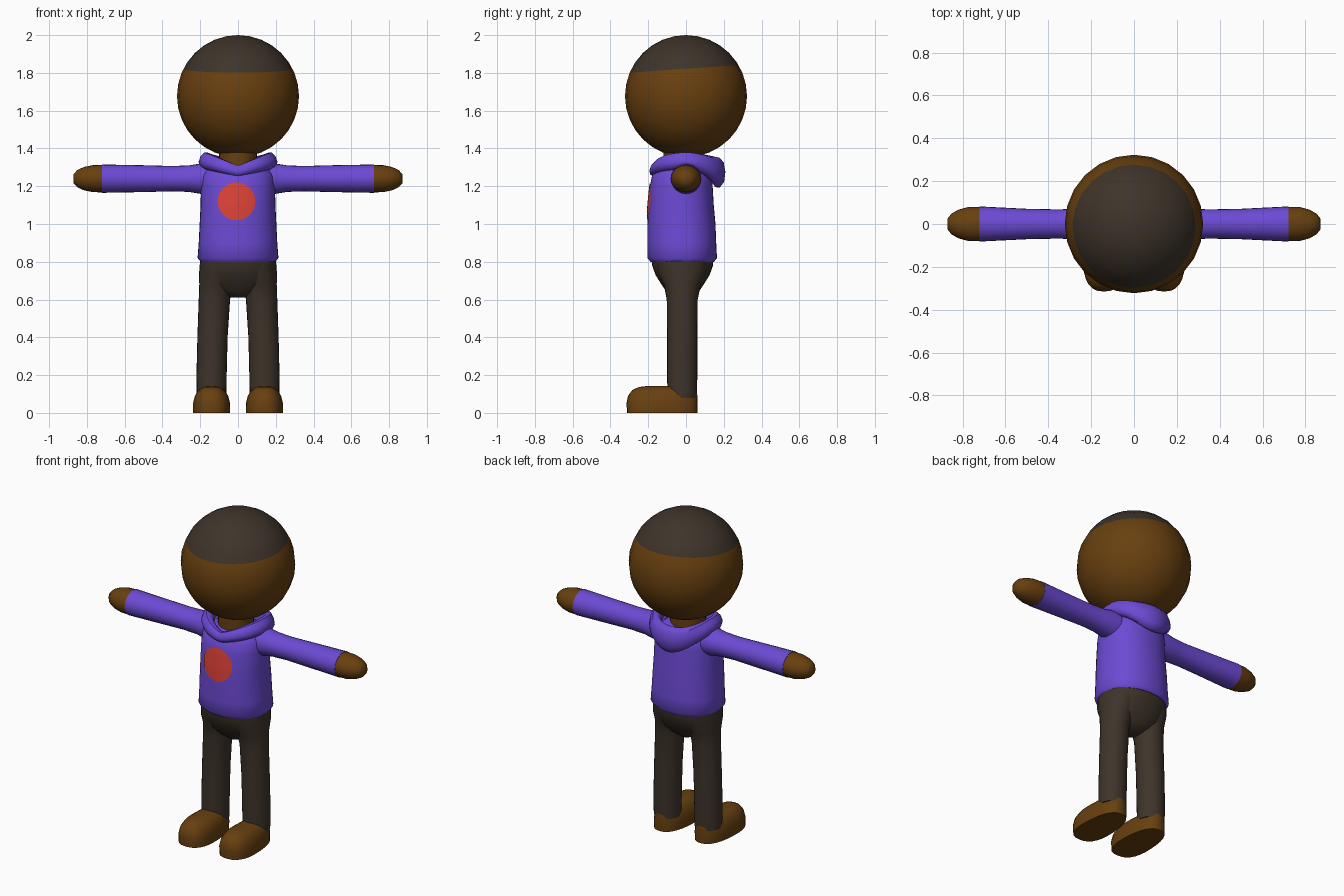
import bpy, bmesh, math
from mathutils import Vector

if "Cube" in bpy.data.objects:
    bpy.data.objects.remove(bpy.data.objects["Cube"])


def material(name, rgb):
    m = bpy.data.materials.new(name)
    m.diffuse_color = (*rgb, 1)
    m.use_nodes = True
    m.node_tree.nodes["Principled BSDF"].inputs["Base Color"].default_value = m.diffuse_color
    return m


SKIN = material("brown skin", (0.138, 0.051, 0.005))
PURPLE = material("purple cloth", (0.15, 0.069, 0.66))
RED = material("red badge", (0.73, 0.055, 0.037))
DARK = material("dark cloth", (0.048, 0.034, 0.023))


def finish(name, bm, mats, angle=50):
    bmesh.ops.recalc_face_normals(bm, faces=bm.faces[:])
    me = bpy.data.meshes.new(name)
    bm.to_mesh(me)
    bm.free()
    for m in mats:
        me.materials.append(m)
    ob = bpy.data.objects.new(name, me)
    bpy.context.collection.objects.link(ob)
    bpy.ops.object.select_all(action='DESELECT')
    ob.select_set(True)
    bpy.context.view_layer.objects.active = ob
    bpy.ops.object.shade_smooth_by_angle(angle=math.radians(angle))
    return ob


def loft(name, rings, mat, closed=False, angle=50):
    """Skin a list of rings; closed joins last ring to first."""
    bm = bmesh.new()
    vs = [[bm.verts.new(p) for p in r] for r in rings]
    n = len(vs[0])
    pairs = list(zip(vs, vs[1:])) + ([(vs[-1], vs[0])] if closed else [])
    for a, b in pairs:
        for i in range(n):
            j = (i + 1) % n
            bm.faces.new((a[i], a[j], b[j], b[i]))
    if not closed:
        bm.faces.new(vs[0])
        bm.faces.new(vs[-1])
    return finish(name, bm, [mat], angle)


def oval(n, hx, hy, p=2.0):
    """Superellipse outline in 2D."""
    out = []
    for i in range(n):
        t = 2 * math.pi * i / n
        c, s = math.cos(t), math.sin(t)
        out.append((hx * math.copysign(abs(c) ** (2 / p), c),
                    hy * math.copysign(abs(s) ** (2 / p), s)))
    return out


def upright(keys, n=32, p=2.0):
    """Rings from (z, cx, cy, hx, hy)."""
    return [[(cx + x, cy + y, z) for x, y in oval(n, hx, hy, p)] for z, cx, cy, hx, hy in keys]


# head with hair cap cut by a slightly tilted plane
bm = bmesh.new()
bmesh.ops.create_uvsphere(bm, u_segments=24, v_segments=16, radius=0.323)
bmesh.ops.translate(bm, verts=bm.verts[:], vec=(0, 0, 1.677))
co, no = Vector((0, 0, 1.822)), Vector((0, -0.07, 1)).normalized()
bmesh.ops.bisect_plane(bm, geom=bm.verts[:] + bm.edges[:] + bm.faces[:], plane_co=co, plane_no=no)
for f in bm.faces:
    f.material_index = int((f.calc_center_median() - co).dot(no) > 0)
finish("head", bm, [SKIN, DARK])

# neck
loft("neck", upright([(1.2, 0, -0.02, 0.1, 0.1), (1.42, 0, -0.02, 0.1, 0.1)]), SKIN)

# hoodie body
P = 2.2
TORSO = [(0.80, 0, -0.02, 0.198, 0.168), (0.82, 0, -0.02, 0.214, 0.184),
         (0.90, 0, -0.022, 0.208, 0.182), (1.00, 0, -0.024, 0.203, 0.18),
         (1.10, 0, -0.027, 0.198, 0.174), (1.20, 0, -0.025, 0.196, 0.166),
         (1.26, 0, -0.022, 0.19, 0.157), (1.30, 0, -0.02, 0.16, 0.125),
         (1.315, 0, -0.02, 0.10, 0.08)]
loft("hoodie_body", upright(TORSO, 40, P), PURPLE)


def front_y(x, z):
    for a, b in zip(TORSO, TORSO[1:]):
        if a[0] <= z <= b[0]:
            k = (z - a[0]) / (b[0] - a[0])
            cy, hx, hy = (a[i] + (b[i] - a[i]) * k for i in (2, 3, 4))
            return cy - hy * (1 - abs(x / hx) ** P) ** (1 / P)


# round chest badge: thin disc following the chest
bm = bmesh.new()
N = 32


def badge_vert(r, t):
    x, z = -0.008 + r * math.cos(t), 1.12 + r * math.sin(t)
    return bm.verts.new((x, front_y(x, z) - 0.004, z))


mid = badge_vert(0, 0)
prev = None
for r in (0.025, 0.05, 0.075, 0.1):
    ring = [badge_vert(r, 2 * math.pi * i / N) for i in range(N)]
    for i in range(N):
        j = (i + 1) % N
        if prev:
            bm.faces.new((prev[i], prev[j], ring[j], ring[i]))
        else:
            bm.faces.new((mid, ring[i], ring[j]))
    prev = ring
badge = finish("chest_badge", bm, [RED])
if sum(p.normal.y for p in badge.data.polygons) > 0:
    badge.data.flip_normals()

# hood: collar profile (radius, height) blended from front to side to back
FRONT = [(.183, 1.243), (.2, 1.275), (.178, 1.318), (.13, 1.30), (.12, 1.25)]
SIDE = [(.185, 1.285), (.224, 1.325), (.178, 1.396), (.135, 1.365), (.13, 1.28)]
BACK = [(.15, 1.172), (.214, 1.205), (.21, 1.345), (.15, 1.365), (.12, 1.27)]
rings = []
for i in range(40):
    t = 2 * math.pi * i / 40
    s, c = math.sin(t), math.cos(t)
    end, w = (FRONT, 1 - abs(s)) if c > 0 else (BACK, c * c)
    ring = []
    for (r0, z0), (r1, z1) in zip(SIDE, end):
        r, z = r0 + (r1 - r0) * w, z0 + (z1 - z0) * w
        ring.append((r * s, -r * c, z))
    rings.append(ring)
hood = loft("hood", rings, PURPLE, closed=True, angle=80)
hood.modifiers.new("round", 'SUBSURF').levels = 1

# hips
loft("trouser_hips", upright([(z, 0, -0.018, hx, hy) for z, hx, hy in (
    (0.84, .2, .165), (0.78, .202, .161), (0.73, .197, .143), (0.68, .175, .112),
    (0.64, .11, .085), (0.61, .04, .05))], 32, 2.2), DARK)

ARM = [(.12, .08, .083), (.2, .08, .08), (.26, .072, .07), (.35, .068, .067),
       (.5, .071, .071), (.72, .082, .075)]
HAND = [(.71, .08, .073), (.77, .08, .071), (.815, .068, .062), (.85, .05, .046), (.87, .025, .025)]
LEG = [(.08, .14, .078, .078), (.2, .14, .08, .08), (.4, .135, .08, .08), (.6, .125, .083, .082),
       (.68, .115, .09, .098), (.74, .108, .098, .128), (.82, .1, .1, .14)]
SHOE = [(0, .1, -.312, .06), (.05, .101, -.315, .062), (.09, .091, -.307, .06),
        (.12, .072, -.285, .057), (.137, .045, -.25, .03), (.142, .02, -.21, 0)]

for side, sx in (("right", -1), ("left", 1)):
    # sleeve and hand run along x
    for part, keys, mat in (("sleeve", ARM, PURPLE), ("hand", HAND, SKIN)):
        loft(f"{side}_{part}", [[(sx * x, y, 1.24 + z) for y, z in oval(24, ry, rz)]
                                for x, ry, rz in keys], mat)
    # trouser leg
    loft(f"{side}_trouser_leg", upright([(z, sx * cx, -0.02, hx, hy) for z, cx, hx, hy in LEG], 24), DARK)
    # shoe, narrower toward the heel
    rings = []
    for z, hx, y0, y1 in SHOE:
        cy, hy = (y0 + y1) / 2, (y1 - y0) / 2
        rings.append([(sx * 0.14 + x * (1 - 0.1 * (y / hy + 0.4)), cy + y, z)
                      for x, y in oval(28, hx, hy, 2.5)])
    loft(f"{side}_shoe", rings, SKIN)
